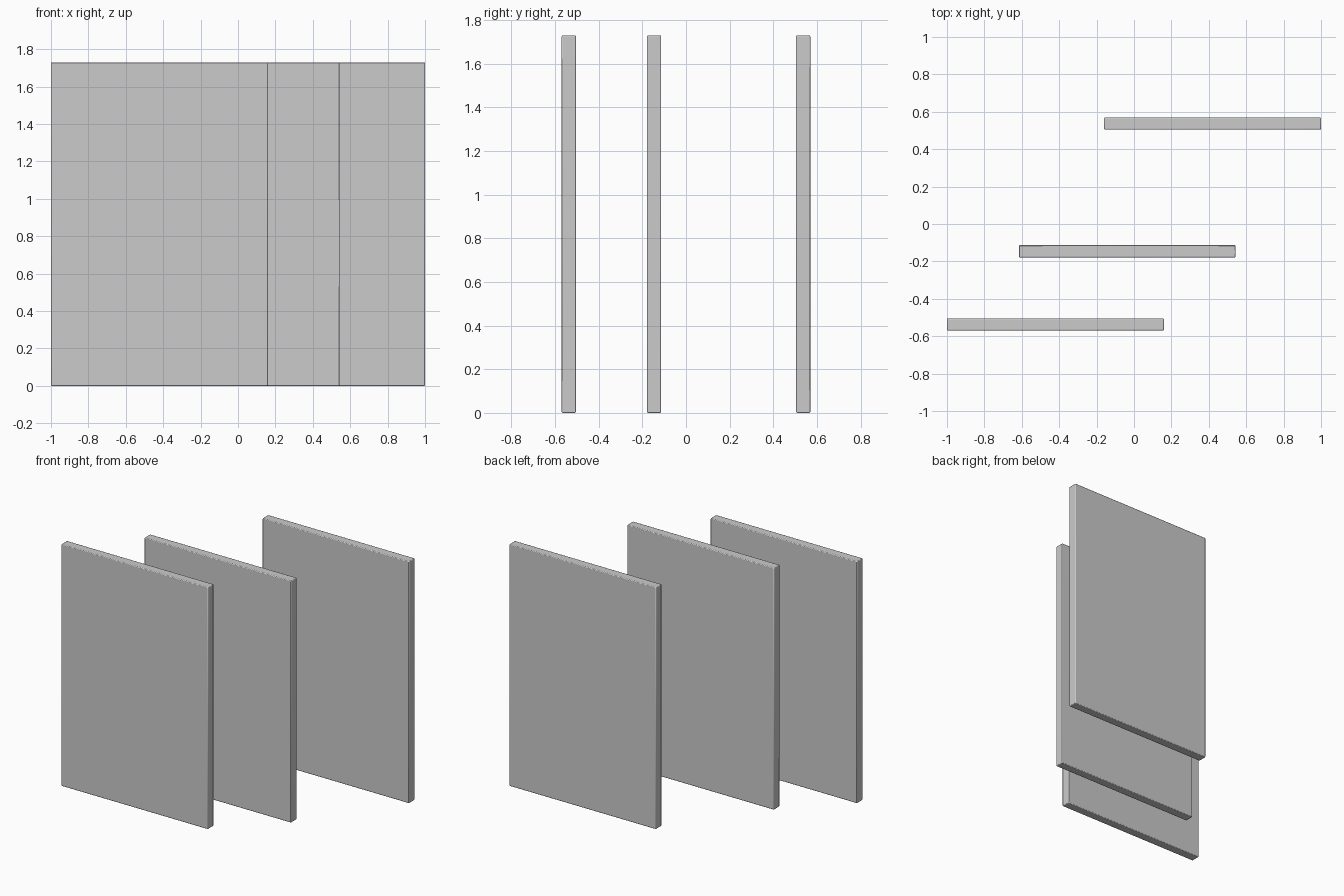
import bpy

if "Cube" in bpy.data.objects:
    bpy.data.objects.remove(bpy.data.objects["Cube"])

WIDTH, THICK, HEIGHT = 1.16, 0.065, 1.73


def panel(name, x, y):
    bpy.ops.mesh.primitive_cube_add(size=1, location=(x, y, HEIGHT / 2))
    ob = bpy.context.object
    ob.name = name
    ob.scale = (WIDTH, THICK, HEIGHT)
    bpy.ops.object.transform_apply(location=False, rotation=False, scale=True)
    # fine softened edges
    bev = ob.modifiers.new("edge_bevel", 'BEVEL')
    bev.width = 0.005
    bev.segments = 2
    bpy.ops.object.shade_smooth_by_angle()
    return ob


# three staggered upright panels
panel("front_panel", -0.42, -0.537)
panel("middle_panel", -0.036, -0.146)
panel("back_panel", 0.42, 0.537)
